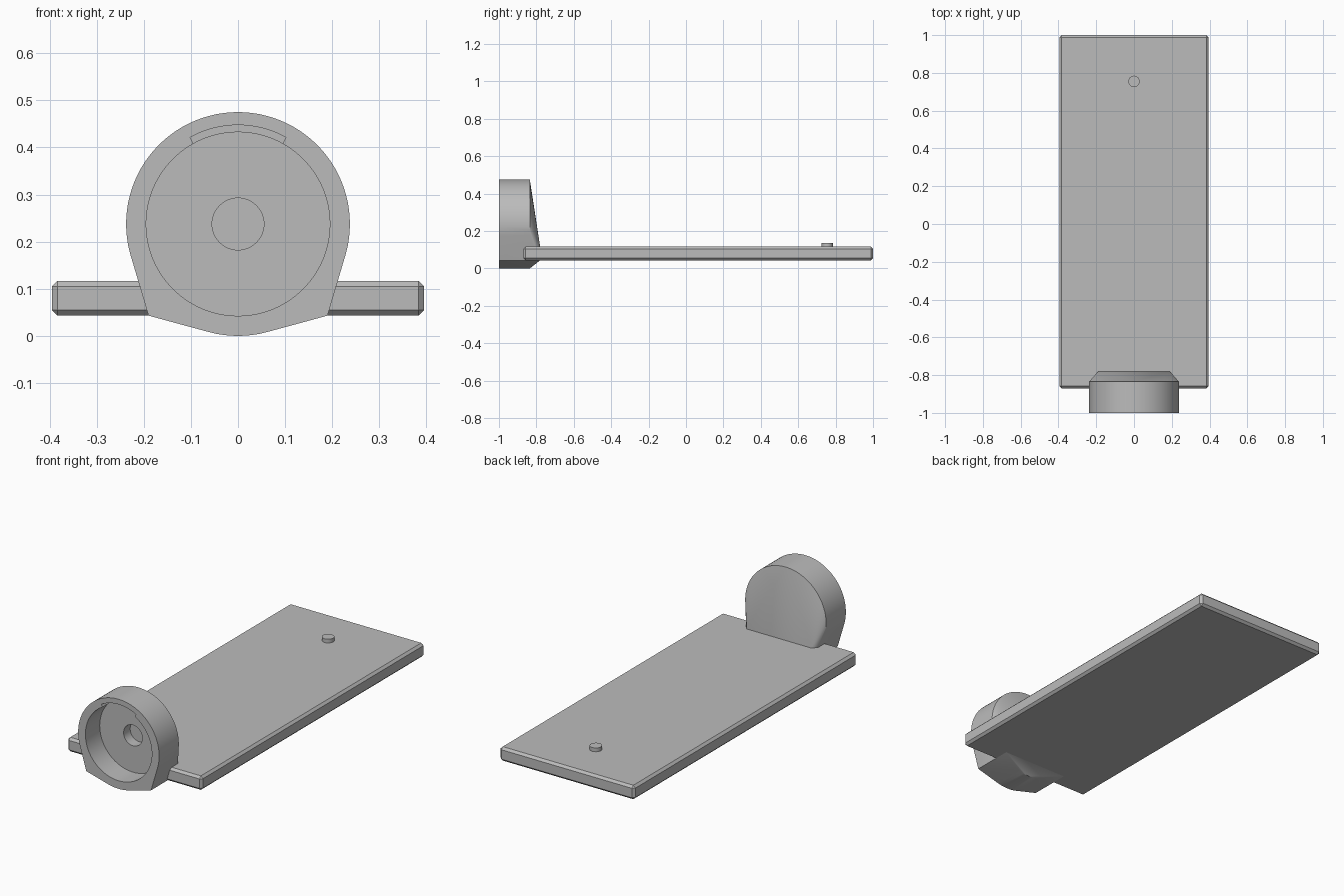
import bpy
import bmesh
from math import pi, sin, cos, radians
from mathutils import Matrix, Vector

cube = bpy.data.objects.get("Cube")
if cube:
    bpy.data.objects.remove(cube, do_unlink=True)

grey = bpy.data.materials.new("plain grey")
grey.use_nodes = True
grey.diffuse_color = (0.5, 0.5, 0.5, 1)
grey.node_tree.nodes["Principled BSDF"].inputs["Base Color"].default_value = (0.5, 0.5, 0.5, 1)

CENTRE_Z = 0.2375
FRONT = -1.0


def make(name, bm):
    bmesh.ops.recalc_face_normals(bm, faces=bm.faces)
    mesh = bpy.data.meshes.new(name)
    bm.to_mesh(mesh)
    bm.free()
    mesh.materials.append(grey)
    obj = bpy.data.objects.new(name, mesh)
    bpy.context.collection.objects.link(obj)
    return obj


def activate(obj):
    bpy.ops.object.select_all(action="DESELECT")
    obj.select_set(True)
    bpy.context.view_layer.objects.active = obj


def extruded(name, outline, y0, y1):
    """Solid with an (x, z) outline running from y0 to y1."""
    bm = bmesh.new()
    face = bm.faces.new([bm.verts.new((x, y0, z)) for x, z in outline])
    new = bmesh.ops.extrude_face_region(bm, geom=[face])["geom"]
    bmesh.ops.translate(bm, vec=(0, y1 - y0, 0),
                        verts=[v for v in new if isinstance(v, bmesh.types.BMVert)])
    return make(name, bm)


def arc(radius, start, end, steps):
    """Points on an arc about the holder axis, angles from straight up."""
    angles = [start + (end - start) * i / steps for i in range(steps + 1)]
    return [(radius * sin(a), CENTRE_Z + radius * cos(a)) for a in angles]


def circle(radius, steps=96):
    return arc(radius, 0, 2 * pi, steps)[:-1]


# Base plate with chamfered edges
bm = bmesh.new()
bmesh.ops.create_cube(bm, size=1, matrix=Matrix.LocRotScale(
    Vector((0, 0.065, 0.08)), None, Vector((0.79, 1.87, 0.074))))
bmesh.ops.bevel(bm, geom=bm.edges[:], offset=0.012, segments=1, affect="EDGES")
make("base_plate", bm)

# Locating pin
bm = bmesh.new()
bmesh.ops.create_cone(bm, cap_ends=True, segments=48, radius1=0.03, radius2=0.03,
                      depth=0.035, matrix=Matrix.Translation((0, 0.755, 0.1195)))
pin = make("locating_pin", bm)

# Holder: hull around a round drum and a flat foot
bm = bmesh.new()
for y in (FRONT, -0.835):
    for x, z in circle(0.2375):
        bm.verts.new((x, y, z))
for x in (-0.19, 0.19):
    for y in (FRONT, -0.78):
        for z in (0.043, 0.117):
            bm.verts.new((x, y, z))
hull = bmesh.ops.convex_hull(bm, input=bm.verts[:])
bmesh.ops.delete(bm, geom=[v for v in bm.verts if not v.link_faces], context="VERTS")
bmesh.ops.dissolve_limit(bm, angle_limit=radians(0.3), verts=bm.verts[:], edges=bm.edges[:])
holder = make("round_holder", bm)

# Pocket, centre recess and top notch cut from the front
half = radians(29)
cutters = [
    extruded("pocket_cutter", circle(0.195), FRONT - 0.05, -0.88),
    extruded("recess_cutter", circle(0.055, 64), FRONT - 0.04, -0.825),
    extruded("notch_cutter", arc(0.21, -half, half, 20) + arc(0.17, half, -half, 20),
             FRONT - 0.03, -0.94),
]
for cutter in cutters:
    cutter.hide_render = True
    activate(holder)
    cut = holder.modifiers.new("cut", "BOOLEAN")
    cut.operation = "DIFFERENCE"
    cut.solver = "EXACT"
    cut.object = cutter
    bpy.ops.object.modifier_apply(modifier=cut.name)
    bpy.data.objects.remove(cutter, do_unlink=True)

# Smooth round walls, sharp edges kept
for obj in (pin, holder):
    activate(obj)
    bpy.ops.object.shade_smooth_by_angle(angle=radians(20))
